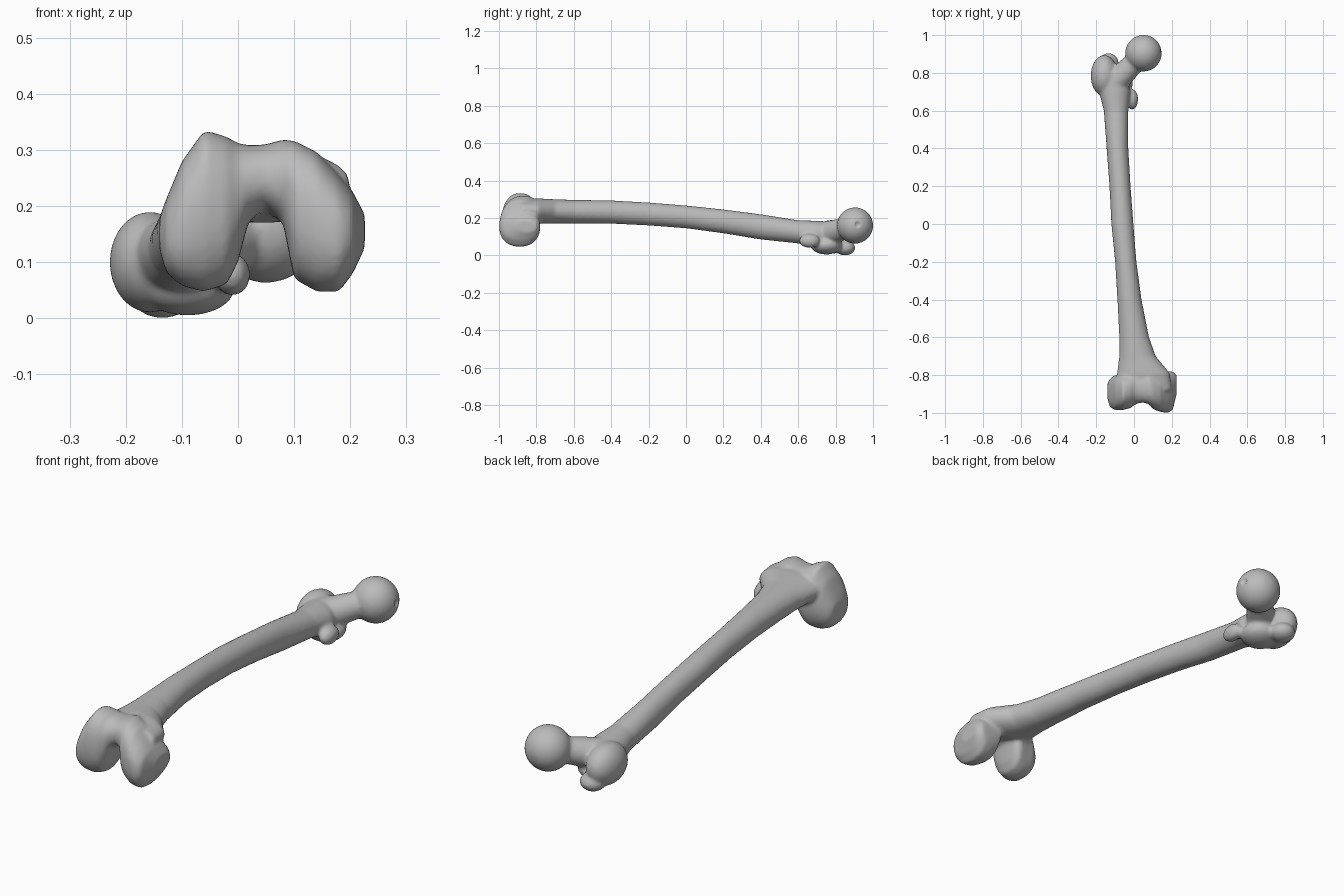
import bpy
import bmesh
import math
from mathutils import Vector

SIDES = 32


def remove_default_cube():
    cube = bpy.data.objects.get("Cube")
    if cube:
        bpy.data.objects.remove(cube, do_unlink=True)


def make_material(name, value):
    material = bpy.data.materials.new(name)
    material.use_nodes = True
    colour = (value, value, value, 1)
    material.diffuse_color = colour
    shader = material.node_tree.nodes["Principled BSDF"]
    shader.inputs["Base Color"].default_value = colour
    shader.inputs["Roughness"].default_value = 0.7
    return material


def rounded(value, power):
    """Signed power that turns a circle into a fuller oval."""
    return math.copysign(abs(value) ** (2 / power), value)


def loft(bm, rings, place, power=2):
    """Skin closed ovals; each ring is (position, low u, high u, low v, high v)."""
    loops = []
    for position, u_low, u_high, v_low, v_high in rings:
        loop = []
        for i in range(SIDES):
            angle = math.tau * i / SIDES
            u = (u_low + u_high + (u_high - u_low) * rounded(math.cos(angle), power)) / 2
            v = (v_low + v_high + (v_high - v_low) * rounded(math.sin(angle), power)) / 2
            loop.append(bm.verts.new(place(position, u, v)))
        loops.append(loop)
    for first, second in zip(loops, loops[1:]):
        for i in range(SIDES):
            j = (i + 1) % SIDES
            bm.faces.new((first[i], first[j], second[j], second[i]))
    bm.faces.new(loops[0])
    bm.faces.new(loops[-1])


def blob(bm, centre, radii):
    """Add an ellipsoid."""
    made = bmesh.ops.create_uvsphere(bm, u_segments=SIDES, v_segments=SIDES // 2, radius=1)
    for vert in made["verts"]:
        vert.co = Vector(centre) + Vector(c * r for c, r in zip(vert.co, radii))


def tube(bm, start, end, radius_start, radius_end):
    """Add a tapered rod between two points."""
    start, end = Vector(start), Vector(end)
    axis = end - start
    made = bmesh.ops.create_cone(bm, cap_ends=True, segments=SIDES, depth=axis.length,
                                 radius1=radius_start, radius2=radius_end)
    turn = axis.to_track_quat("Z", "Y")
    for vert in made["verts"]:
        vert.co = turn @ vert.co + (start + end) / 2


def make_object(name, bm, material):
    bmesh.ops.recalc_face_normals(bm, faces=bm.faces)
    for face in bm.faces:
        face.smooth = True
    mesh = bpy.data.meshes.new(name)
    bm.to_mesh(mesh)
    bm.free()
    mesh.materials.append(material)
    obj = bpy.data.objects.new(name, mesh)
    bpy.context.scene.collection.objects.link(obj)
    return obj


remove_default_cube()
bone_grey = make_material("bone grey", 0.5)
bone = bmesh.new()

# Bowed shaft: y, then x range and z range
shaft_rings = [
    (-.88, -.1, .2, .19, .3),
    (-.79, -.09, .19, .17, .305),
    (-.7, -.078, .115, .17, .3),
    (-.6, -.078, .08, .17, .297),
    (-.4, -.088, .04, .17, .294),
    (-.2, -.1, .013, .16, .283),
    (0, -.12, -.003, .145, .267),
    (.2, -.13, -.018, .118, .246),
    (.4, -.145, -.03, .085, .22),
    (.6, -.16, -.03, .064, .188),
    (.7, -.185, -.02, .04, .185),
    (.8, -.2, -.04, .03, .18),
]
loft(bone, shaft_rings, lambda y, x, z: (x, y, z))

# Paired condyles with the groove and notch between: x, then y range and z range
condyle_rings = [
    (-.14, -.93, -.84, .12, .18),
    (-.127, -.97, -.82, .08, .215),
    (-.1, -.985, -.8, .057, .28),
    (-.06, -.985, -.79, .047, .336),
    (-.02, -.975, -.78, .06, .324),
    (0, -.96, -.78, .1, .312),
    (.02, -.95, -.78, .175, .308),
    (.05, -.945, -.78, .195, .31),
    (.08, -.955, -.78, .17, .319),
    (.1, -.98, -.78, .07, .317),
    (.14, -.995, -.78, .047, .297),
    (.18, -1, -.78, .047, .255),
    (.205, -.985, -.78, .08, .225),
    (.226, -.9, -.8, .125, .185),
]
loft(bone, condyle_rings, lambda x, y, z: (x, y, z), power=2.3)

# Ball head and neck
head_centre = Vector((.05, .904, .16))
head_radius = .097
blob(bone, head_centre, [head_radius] * 3)
tube(bone, (-.1, .75, .115), head_centre, .068, .05)

# Greater trochanter, its hooked tip, the crest and the lesser trochanter
blob(bone, (-.157, .785, .1), (.072, .11, .09))
blob(bone, (-.135, .85, .04), (.055, .055, .04))
blob(bone, (-.09, .75, .055), (.085, .085, .05))
blob(bone, (-.01, .66, .078), (.032, .055, .038))

thigh_bone = make_object("thigh_bone", bone, bone_grey)

# Fuse the parts into one skin
fuse = thigh_bone.modifiers.new("fuse", "REMESH")
fuse.mode = "VOXEL"
fuse.voxel_size = .008
fuse.use_smooth_shade = True

# Small pit in the head
pit = bmesh.new()
blob(pit, head_centre + Vector((.98, .15, .05)) * (head_radius + .015), [.025] * 3)
pit_cutter = make_object("pit_cutter", pit, bone_grey)
pit_cutter.hide_render = True
pit_cutter.hide_set(True)
cut = thigh_bone.modifiers.new("pit", "BOOLEAN")
cut.operation = "DIFFERENCE"
cut.object = pit_cutter

# Soften the joins
soften = thigh_bone.modifiers.new("soften", "SMOOTH")
soften.factor = .5
soften.iterations = 6
